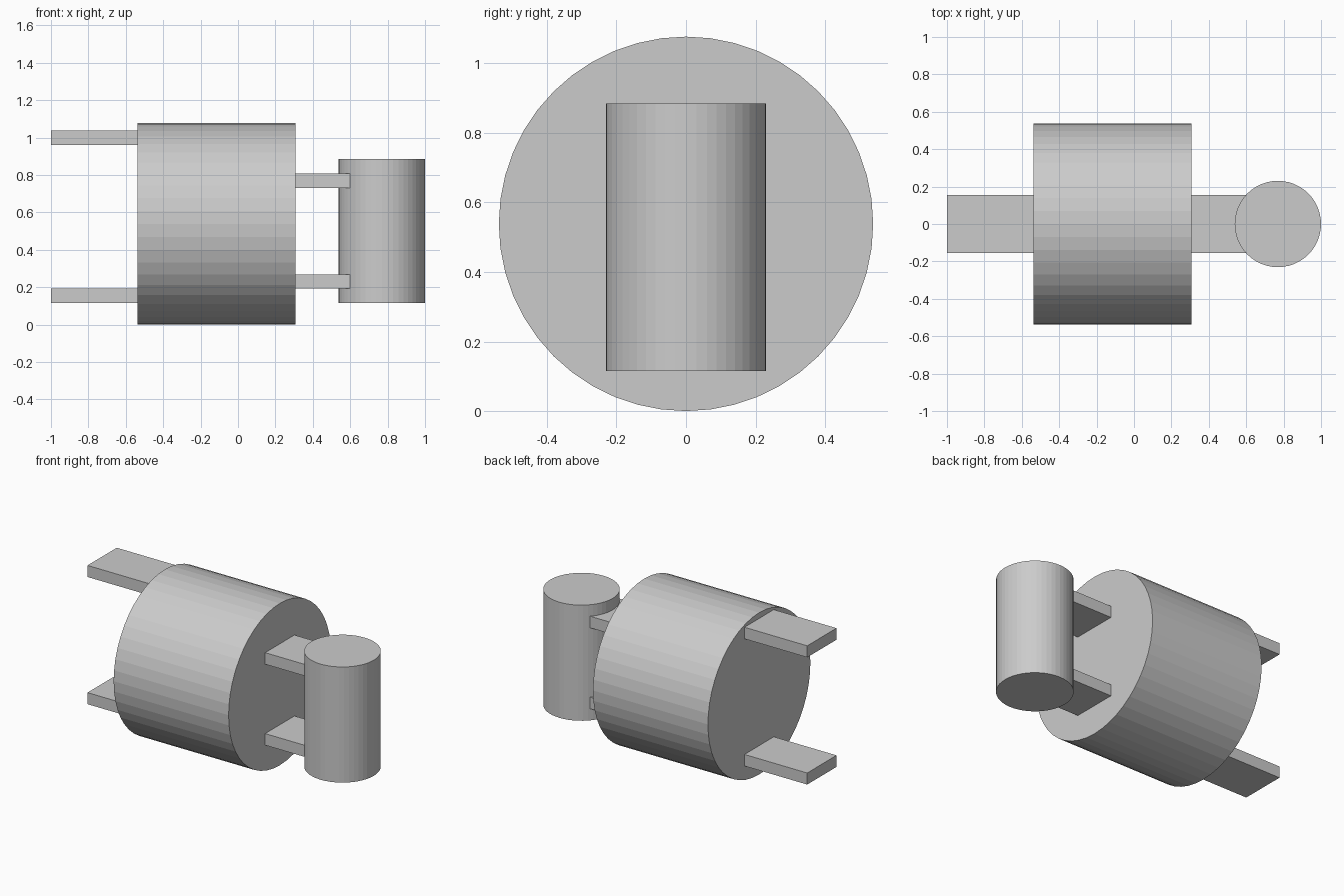
import bpy
from math import pi

if "Cube" in bpy.data.objects:
    bpy.data.objects.remove(bpy.data.objects["Cube"])

U = 1 / 13  # module: the whole model is 26 modules long


def cylinder(name, radius, depth, centre, rotation=(0, 0, 0)):
    bpy.ops.mesh.primitive_cylinder_add(vertices=48, radius=radius * U, depth=depth * U,
                                        location=[c * U for c in centre], rotation=rotation)
    bpy.context.object.name = name


def plate(name, x0, x1, z):
    bpy.ops.mesh.primitive_cube_add(size=1, location=((x0 + x1) / 2 * U, 0, z * U))
    ob = bpy.context.object
    ob.name = name
    ob.scale = ((x1 - x0) * U, 4 * U, U)
    bpy.ops.object.transform_apply(location=False, rotation=False, scale=True)


# Large horizontal drum
cylinder("main_drum", 7, 11, (-1.5, 0, 7), (0, pi / 2, 0))

# Small upright cylinder at the right end
cylinder("upright_cylinder", 3, 10, (10, 0, 6.5))

# Flat plates: long pair at the left, short pair joining the cylinder
for label, z in (("lower", 2), ("upper", 13)):
    plate(label + "_left_plate", -13, -7, z)
for label, z in (("lower", 3), ("upper", 10)):
    plate(label + "_link_plate", 4, 8, z)
